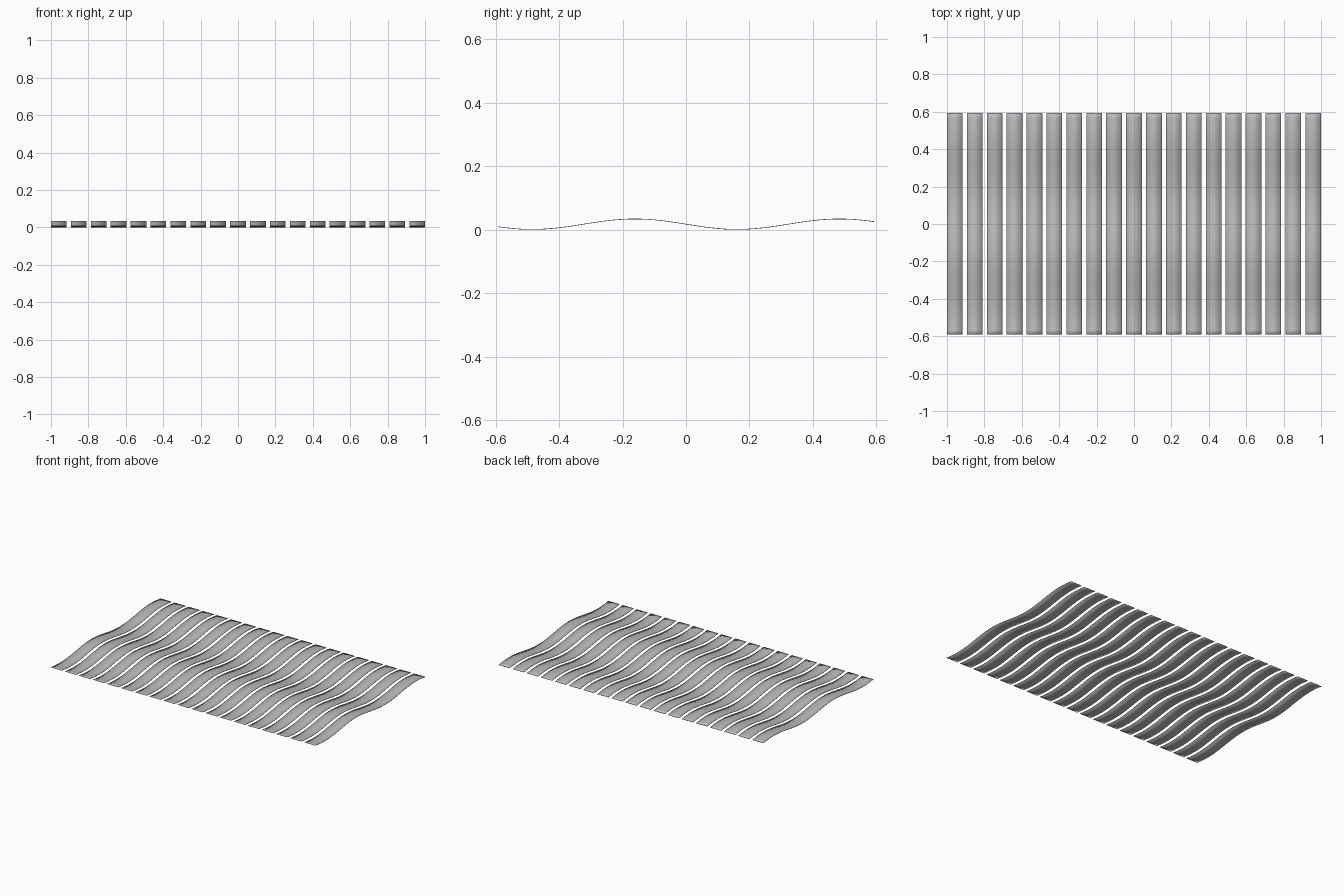
import bpy
import math

cube = bpy.data.objects.get("Cube")
if cube:
    bpy.data.objects.remove(cube, do_unlink=True)

COUNT, WIDTH, HALF_DEPTH = 19, 0.084, 0.592
WAVELENGTH, AMPLITUDE, THICKNESS = 0.645, 0.0165, 0.002
SEGMENTS = 48

grey = bpy.data.materials.new("slat_grey")
grey.use_nodes = True
colour = (0.5, 0.5, 0.5, 1)
grey.diffuse_color = colour
grey.node_tree.nodes["Principled BSDF"].inputs["Base Color"].default_value = colour


def wave(y):
    return AMPLITUDE * (1 - math.sin(math.tau * y / WAVELENGTH))


def slat_mesh():
    """A thin strip that follows the wave from front to back."""
    verts, faces = [], []
    for i in range(SEGMENTS + 1):
        y = HALF_DEPTH * (2 * i / SEGMENTS - 1)
        verts += [(side * WIDTH / 2, y, wave(y)) for side in (-1, 1)]
    for i in range(0, 2 * SEGMENTS, 2):
        faces.append((i, i + 1, i + 3, i + 2))
    mesh = bpy.data.meshes.new("wavy_slat")
    mesh.from_pydata(verts, [], faces)
    mesh.materials.append(grey)
    return mesh


# Row of identical wavy slats
mesh = slat_mesh()
pitch = (2 - WIDTH) / (COUNT - 1)
for n in range(COUNT):
    slat = bpy.data.objects.new(f"slat_{n + 1}", mesh)
    bpy.context.collection.objects.link(slat)
    slat.location.x = -1 + WIDTH / 2 + n * pitch
    solid = slat.modifiers.new("Thickness", "SOLIDIFY")
    solid.thickness = THICKNESS
    solid.offset = 1
    slat.select_set(True)
    bpy.context.view_layer.objects.active = slat

# Smooth wave, crisp rims
bpy.ops.object.shade_smooth_by_angle(angle=math.radians(30))
